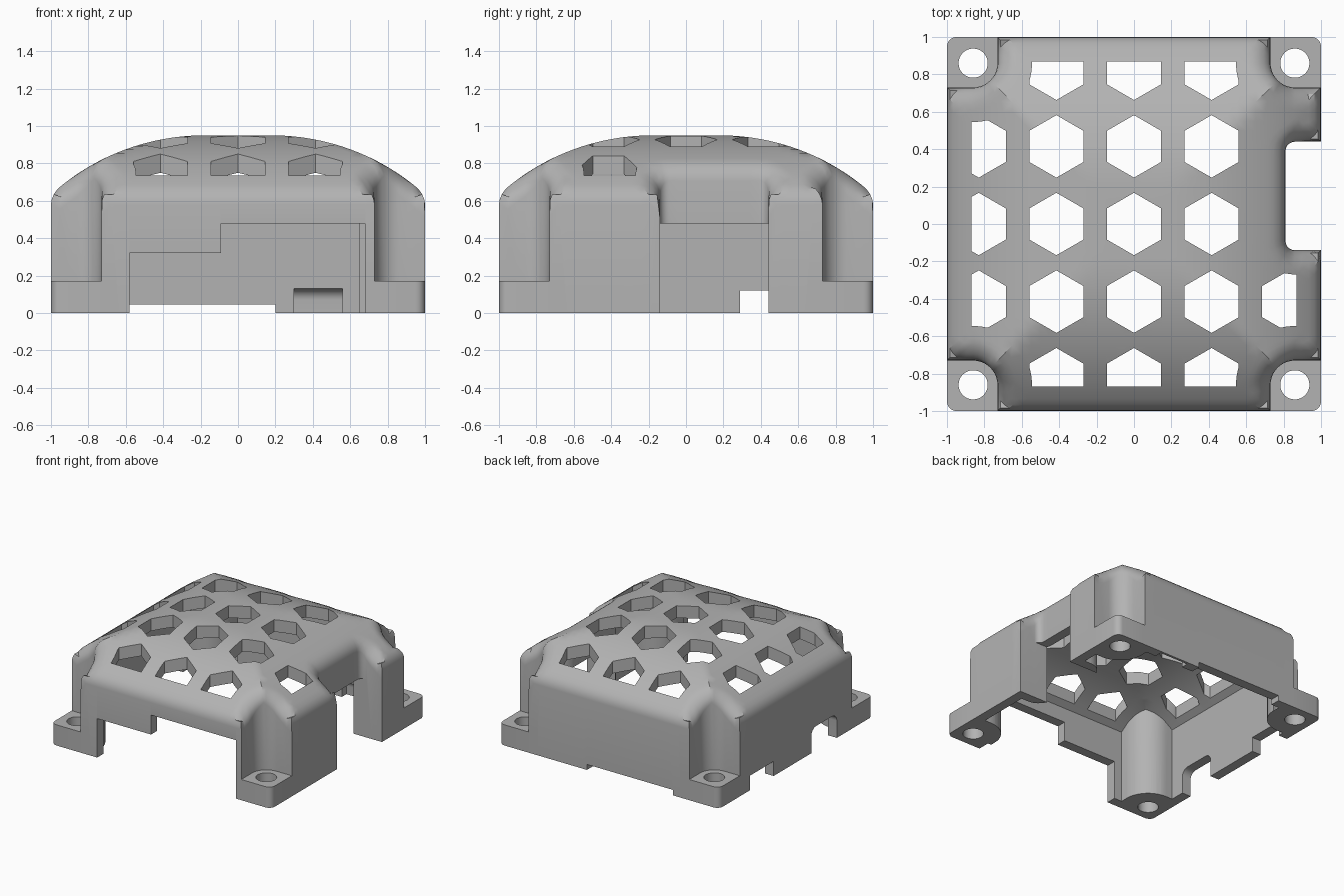
import bpy, bmesh, math
from mathutils import Vector
from mathutils.geometry import delaunay_2d_cdt

if "Cube" in bpy.data.objects:
    bpy.data.objects.remove(bpy.data.objects["Cube"])

WALL, ROOF, FILLET = 0.08, 0.10, 0.12
BOLT = 0.86


def arc(cx, cy, r, a0, a1, n=8):
    angles = [math.radians(a0 + (a1 - a0) * i / n) for i in range(n + 1)]
    return [(cx + r * math.cos(a), cy + r * math.sin(a)) for a in angles]


def turn(pts, k):
    for _ in range(k):
        pts = [(-y, x) for x, y in pts]
    return pts


def offset(poly, d):
    """Move a counter-clockwise outline inwards by d."""
    out = []
    for i, p in enumerate(poly):
        e1 = (p - poly[i - 1]).normalized()
        e2 = (poly[(i + 1) % len(poly)] - p).normalized()
        n1, n2 = Vector((-e1.y, e1.x)), Vector((-e2.y, e2.x))
        out.append(p + (n1 + n2) * d / (1 + n1.dot(n2)))
    return out


def subdivide(poly, step=0.05):
    out = []
    for i, p in enumerate(poly):
        q = poly[(i + 1) % len(poly)]
        n = max(1, math.ceil((q - p).length / step))
        out += [p.lerp(q, k / n) for k in range(n)]
    return out


def nearest_wall(poly, p):
    """Distance to the outline and the outward direction there."""
    best, out = 9.0, None
    for i, a in enumerate(poly):
        e = poly[(i + 1) % len(poly)] - a
        t = min(1, max(0, (p - a).dot(e) / e.length_squared))
        d = (p - a - e * t).length
        if d < best:
            best, out = d, Vector((e.y, -e.x)).normalized()
    return best, out


def crown(t):
    u = max(0, abs(t) - 0.18)
    return 0.95 - 1.22 + math.sqrt(1.22 ** 2 - u * u)


def dome(p):
    return min(crown(p.x), crown(p.y))


def rounded_dome(p):
    """Dome height with its rim rolled over into the walls."""
    d, out = nearest_wall(plan, p)
    slope = math.atan(max(0, (dome(p) - dome(p + out * 0.02)) / 0.02))
    h = FILLET * math.tan((math.pi / 2 - slope) / 2)
    w = FILLET * (1 - math.sin(slope))
    if d >= w:
        return dome(p)
    return dome(p) - h * (1 - math.sqrt(max(0, 1 - (1 - d / w) ** 2)))


def finish(name, bm):
    bmesh.ops.recalc_face_normals(bm, faces=bm.faces)
    mesh = bpy.data.meshes.new(name)
    bm.to_mesh(mesh)
    bm.free()
    obj = bpy.data.objects.new(name, mesh)
    bpy.context.collection.objects.link(obj)
    return obj


def domed_solid(name, rings, height, base):
    """Solid with vertical walls under a height function."""
    pts, edges = [], []
    for ring in rings:
        loop, s = subdivide(ring), len(pts)
        edges += [(s + i, s + (i + 1) % len(loop)) for i in range(len(loop))]
        pts += loop
    for i in range(-19, 20):
        for j in range(-19, 20):
            p = Vector((i * 0.05, j * 0.05))
            pocket = abs(p.x) > 0.7 and abs(p.y) > 0.7
            recess = p.x > 0.8 and -0.15 < p.y < 0.45
            if not pocket and not recess and nearest_wall(plan, p)[0] > 0.135:
                pts.append(p)
    verts, _, faces = delaunay_2d_cdt(pts, edges, [], 1, 1e-5)[:3]
    bm = bmesh.new()
    vs = [bm.verts.new((p.x, p.y, base)) for p in verts]
    for f in faces:
        bm.faces.new([vs[i] for i in f])
    res = bmesh.ops.extrude_face_region(bm, geom=bm.faces[:], use_keep_orig=True)
    for v in res["geom"]:
        if isinstance(v, bmesh.types.BMVert):
            v.co.z = height(v.co.xy)
    return finish(name, bm)


def prism(name, shapes, lo, hi, along_x=False):
    bm = bmesh.new()
    for pts in shapes:
        def level(w):
            return [bm.verts.new((w, u, v) if along_x else (u, v, w)) for u, v in pts]
        a, b = level(lo), level(hi)
        bm.faces.new(a)
        bm.faces.new(b)
        for i in range(len(pts)):
            bm.faces.new((a[i - 1], a[i], b[i], b[i - 1]))
    return finish(name, bm)


def rect(x0, x1, y0, y1):
    return [(x0, y0), (x1, y0), (x1, y1), (x0, y1)]


def combine(obj, other, how="DIFFERENCE"):
    mod = obj.modifiers.new("cut", "BOOLEAN")
    mod.operation, mod.object, mod.solver = how, other, "EXACT"
    mesh = bpy.data.meshes.new_from_object(
        obj.evaluated_get(bpy.context.evaluated_depsgraph_get()))
    obj.modifiers.clear()
    obj.data = mesh
    bpy.data.objects.remove(other)


# Plan outline: square with a side recess and four corner pockets
outline = [(1, -0.14)] + arc(0.86, -0.09, 0.05, 270, 180, 5)
outline += arc(0.86, 0.39, 0.05, 180, 90, 5) + [(1, 0.44)]
pocket = [(1, 0.73)] + arc(BOLT, BOLT, 0.13, 270, 180, 10) + [(0.73, 1)]
for k in range(4):
    outline += turn(pocket, k)
plan = [Vector(p) for p in outline]

# Domed shell, hollowed from below
rings = [offset(plan, d) for d in (0, 0.004, 0.015, 0.035, 0.065, 0.095, 0.12)]
cover = domed_solid("vented_cover", rings, rounded_dome, 0)
cavity = domed_solid("cavity", [offset(plan, WALL)], lambda p: dome(p) - ROOF, -0.1)
combine(cover, cavity)

# Corner feet with bolt holes
foot = [(0.65, 1)] + arc(BOLT, BOLT, 0.21, 180, 270) + [(1, 0.65)]
foot += arc(0.95, 0.95, 0.05, 0, 90, 5)
combine(cover, prism("feet", [turn(foot, k) for k in range(4)], 0, 0.17), "UNION")
hole = arc(BOLT, BOLT, 0.078, 0, 360, 32)[:-1]
combine(cover, prism("bolt_holes", [turn(hole, k) for k in range(4)], -0.1, 0.3))

# Stepped front opening, recess opening and back bottom gap
step = [(-0.58, -1.1), (0.68, -1.1), (0.68, -0.9), (-0.58, -0.9)]
combine(cover, prism("front_low", [step], -0.1, 0.32))
combine(cover, prism("front_high", [rect(-0.09, 0.68, -1.1, -0.9)], -0.1, 0.48))
combine(cover, prism("recess_opening", [rect(0.65, 0.86, -0.14, 0.44)], -0.1, 0.48))
combine(cover, prism("back_gap", [rect(-0.58, 0.2, 0.85, 1.1)], -0.1, 0.045))

# Side wall notches, one with rounded upper corners
round_notch = [(-0.53, -0.1), (-0.2, -0.1)] + arc(-0.26, 0.14, 0.06, 0, 90)
round_notch += arc(-0.47, 0.14, 0.06, 90, 180)
notches = [rect(0.29, 0.6, -0.1, 0.12), round_notch]
combine(cover, prism("side_notches", notches, -1.1, -0.85, True))

# Coved relief inside the back wall
relief = [(0.88, -0.1), (0.98, -0.1)] + arc(0.92, 0.07, 0.06, 0, 90) + [(0.88, 0.13)]
combine(cover, prism("back_relief", [relief], 0.3, 0.56, True))

# Hexagonal vents, trimmed clear of walls and corner posts
vents = []
for i in range(-2, 3):
    for j in range(-2, 3):
        if (abs(i) == 2 and abs(j) == 2) or (i == 2 and j != -1):
            continue
        vents.append(arc(i * 0.415, j * 0.415, 0.167, 30, 390, 6)[:-1])
vent_cutter = prism("vents", vents, 0.45, 1.2)
border = [tuple(p) for p in offset(plan, 0.13)]
combine(vent_cutter, prism("border", [border], 0.3, 1.4), "INTERSECT")
post = arc(BOLT, BOLT, 0.315, 0, 360, 48)[:-1]
combine(vent_cutter, prism("posts", [turn(post, k) for k in range(4)], 0.2, 1.5))
combine(cover, vent_cutter)

# Grey plastic
grey = bpy.data.materials.new("grey_plastic")
grey.use_nodes = True
grey.diffuse_color = (0.45, 0.45, 0.45, 1)
grey.node_tree.nodes["Principled BSDF"].inputs["Base Color"].default_value = grey.diffuse_color
cover.data.materials.clear()
cover.data.materials.append(grey)
for poly in cover.data.polygons:
    poly.material_index = 0

bpy.ops.object.select_all(action="DESELECT")
cover.select_set(True)
bpy.context.view_layer.objects.active = cover
bpy.ops.object.shade_smooth_by_angle(angle=math.radians(30))
